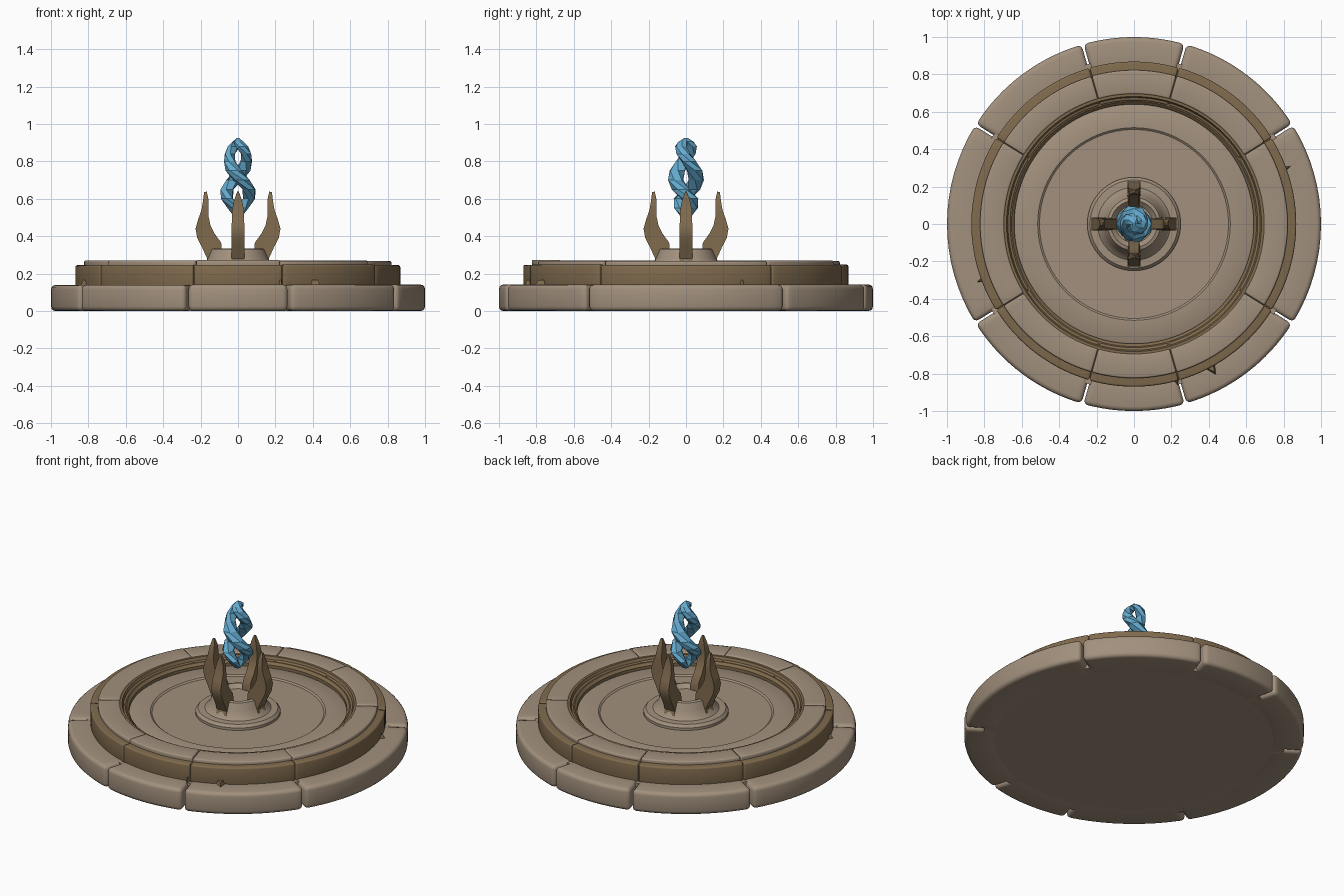
import bpy, bmesh, random
from math import sin, cos, pi, radians
from mathutils import Vector

random.seed(4)
if "Cube" in bpy.data.objects:
    bpy.data.objects.remove(bpy.data.objects["Cube"], do_unlink=True)


def material(name, rgb):
    m = bpy.data.materials.new(name)
    m.use_nodes = True
    m.diffuse_color = (*rgb, 1)
    m.node_tree.nodes["Principled BSDF"].inputs["Base Color"].default_value = (*rgb, 1)
    return m


TAN = material("tan stone", (0.36, 0.28, 0.205))
BROWN = material("brown stone", (0.215, 0.145, 0.075))
BLUE = material("blue crystal", (0.13, 0.41, 0.63))


def skin(name, sections, mat, ring=False, bevel=0, smooth=True):
    """Bridge a row of closed cross-sections into one solid."""
    bm = bmesh.new()
    rows = [[bm.verts.new(p) for p in s] for s in sections]
    pairs = list(zip(rows, rows[1:])) + ([(rows[-1], rows[0])] if ring else [])
    n = len(rows[0])
    for a, b in pairs:
        for i in range(n):
            j = (i + 1) % n
            bm.faces.new((a[i], a[j], b[j], b[i]))
    if not ring:
        bm.faces.new(rows[0])
        bm.faces.new(rows[-1])
    bmesh.ops.remove_doubles(bm, verts=bm.verts, dist=1e-5)
    bmesh.ops.recalc_face_normals(bm, faces=bm.faces)
    if bevel:
        hard = [e for e in bm.edges if e.is_manifold and e.calc_face_angle(0) > 0.6]
        bmesh.ops.bevel(bm, geom=hard, offset=bevel, segments=3, profile=0.5,
                        affect='EDGES', clamp_overlap=True)
    me = bpy.data.meshes.new(name)
    bm.to_mesh(me)
    bm.free()
    ob = bpy.data.objects.new(name, me)
    bpy.context.collection.objects.link(ob)
    me.materials.append(mat)
    if smooth:
        bpy.ops.object.select_all(action='DESELECT')
        ob.select_set(True)
        bpy.context.view_layer.objects.active = ob
        bpy.ops.object.shade_smooth_by_angle(angle=radians(35))
    return ob


def turned(profile, a):
    return [Vector((r * cos(a), r * sin(a), z)) for r, z in profile]


def lathe(name, profile, mat, bevel=0, steps=96):
    return skin(name, [turned(profile, 2 * pi * i / steps) for i in range(steps)],
                mat, ring=True, bevel=bevel)


def box(r0, r1, z0, z1):
    return [(r0, z0), (r1, z0), (r1, z1), (r0, z1)]


SEAMS = [-32, 32, 74, 106, 148, 212, 254, 286, 328]


def stone_ring(name, r0, r1, z0, z1, mat, gap, bevel, jitter):
    """Ring of separate rounded blocks with narrow seams."""
    for k, (a, b) in enumerate(zip(SEAMS, SEAMS[1:])):
        a, b = radians(a) + gap, radians(b) - gap
        top = z1 - random.random() * jitter
        out = r1 - random.random() * jitter * 0.5
        steps = 16
        skin(f"{name}_{k + 1}",
             [turned(box(r0, out, z0, top), a + (b - a) * i / steps) for i in range(steps + 1)],
             mat, bevel=bevel)


# Stepped round base
stone_ring("base_stone", 0.8, 1.0, 0, 0.142, TAN, 0.006, 0.024, 0.004)
lathe("base_core", [(0, 0.001), (0.89, 0.001), (0.89, 0.135), (0, 0.135)], TAN)
stone_ring("step_stone", 0.66, 0.87, 0.13, 0.25, BROWN, 0.002, 0.01, 0.006)
lathe("step_core", box(0.66, 0.855, 0.12, 0.24), BROWN)
stone_ring("rim_stone", 0.695, 0.825, 0.23, 0.274, TAN, 0.002, 0.009, 0.008)

# Basin: inner brown lip and sunken floor
lathe("basin_lip", [(0.64, 0.15), (0.7, 0.15), (0.7, 0.262), (0.682, 0.262),
                    (0.672, 0.24), (0.655, 0.24), (0.64, 0.225)], BROWN)
lathe("basin_floor", [(0, 0.13), (0.65, 0.13), (0.65, 0.2), (0.632, 0.21),
                      (0.515, 0.21), (0.505, 0.202), (0, 0.202)], TAN)

# Pedestal
lathe("pedestal", [(0, 0.19), (0.25, 0.19), (0.25, 0.218), (0.235, 0.235), (0.195, 0.237),
                   (0.175, 0.255), (0.16, 0.29), (0.142, 0.33), (0.125, 0.335),
                   (0.1, 0.31), (0, 0.31)], TAN, steps=64)

# Four curved prongs: inner radius, outer radius, height, half width
PRONG = [(0.10, 0.185, 0.22, 0.036), (0.085, 0.165, 0.28, 0.036), (0.09, 0.192, 0.34, 0.035),
         (0.125, 0.218, 0.39, 0.034), (0.148, 0.227, 0.44, 0.034), (0.157, 0.213, 0.49, 0.033),
         (0.157, 0.195, 0.54, 0.031), (0.158, 0.187, 0.59, 0.022), (0.167, 0.181, 0.635, 0.005)]
for k, side in enumerate(("left", "back", "right", "front")):
    ca, sa = cos(k * pi / 2), sin(k * pi / 2)
    rows = []
    for r0, r1, z, w in PRONG:
        rise = (r1 - r0) * 0.25
        flat = [(r0, -w * 0.8, z + rise), (r1, -w, z), (r1, w, z), (r0, w * 0.8, z + rise)]
        rows.append([Vector((r * ca - t * sa, r * sa + t * ca, h)) for r, t, h in flat])
    skin(f"{side}_prong", rows, BROWN)

# Twisted crystal flame: height, orbit radius, radial and sideways half thickness
FLAME = [(0.50, 0.008, 0.018, 0.02), (0.55, 0.036, 0.032, 0.042), (0.60, 0.062, 0.034, 0.05),
         (0.65, 0.066, 0.034, 0.05), (0.70, 0.058, 0.043, 0.046), (0.75, 0.052, 0.046, 0.042),
         (0.80, 0.047, 0.032, 0.042), (0.84, 0.046, 0.028, 0.04), (0.88, 0.034, 0.03, 0.036),
         (0.905, 0.016, 0.026, 0.028), (0.925, 0.002, 0.006, 0.006)]
for k in range(2):
    rows = []
    for z, orbit, thick, wide in FLAME:
        a = k * pi - (z - 0.62) * pi / 0.2
        out, along = Vector((cos(a), sin(a), 0)), Vector((-sin(a), cos(a), 0))
        centre = out * orbit + Vector((0, 0, z))
        rows.append([centre + out * thick * cos(i * pi / 3) + along * wide * sin(i * pi / 3)
                     for i in range(6)])
    skin(f"flame_strand_{k + 1}", rows, BLUE, smooth=False)

# Broken chips lying on the base
for k, (deg, size) in enumerate([(-62, 0.05), (-75, 0.025), (200, 0.025), (20, 0.025)]):
    foot = [(0.84, -1), (0.84, 1), (0.87 + size, 0.2)]
    rows = []
    for z, s in ((0.135, 1), (0.165, 0.75)):
        rows.append([Vector(((0.84 + (r - 0.84) * s) * cos(radians(deg) + t * s * size),
                             (0.84 + (r - 0.84) * s) * sin(radians(deg) + t * s * size), z))
                     for r, t in foot])
    skin(f"stone_chip_{k + 1}", rows, BROWN, smooth=False)
